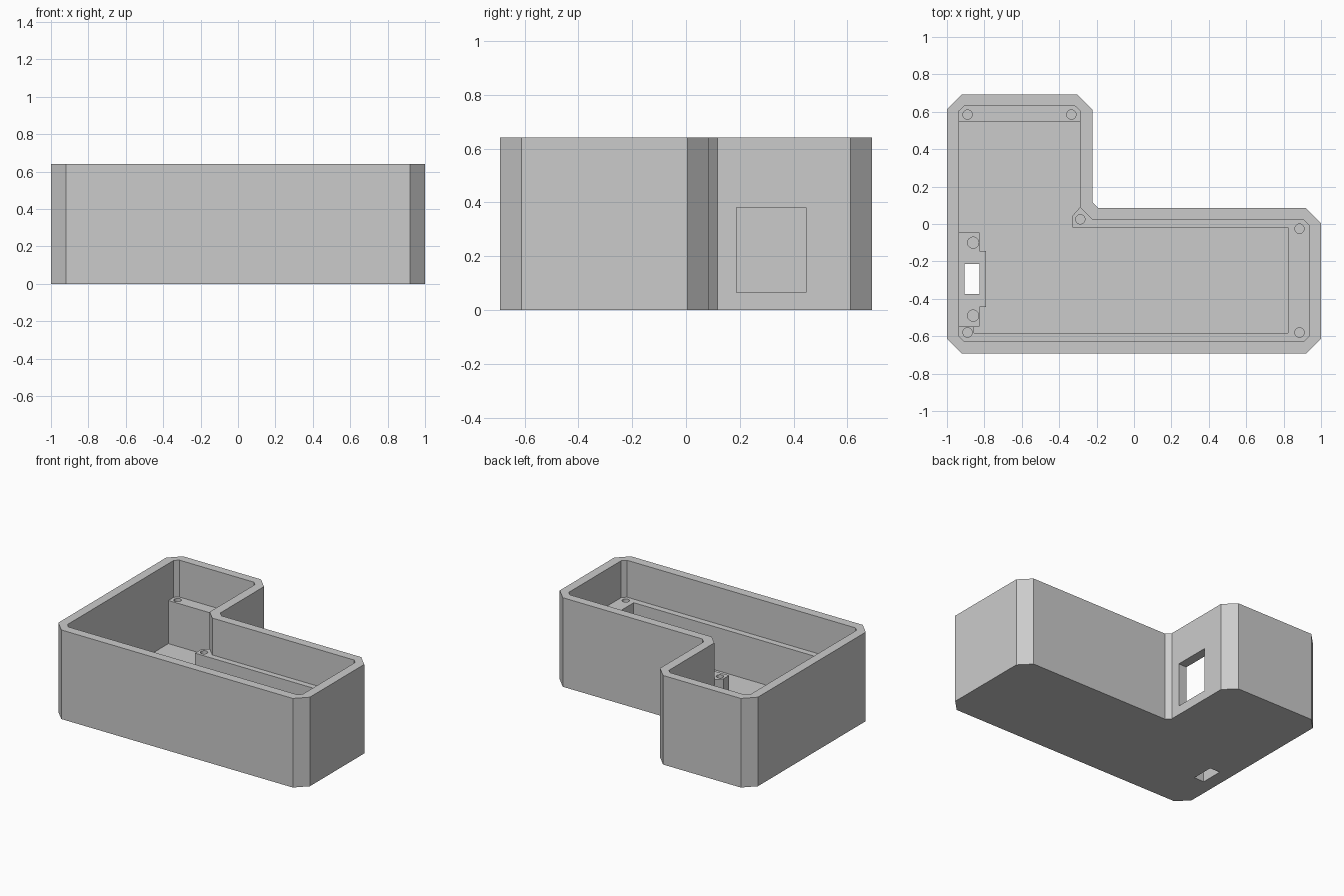
import bpy, bmesh, math

cube = bpy.data.objects.get("Cube")
if cube:
    bpy.data.objects.remove(cube, do_unlink=True)

HEIGHT, LEDGE, FLOOR, MOUNT = 0.64, 0.375, 0.065, 0.13

grey = bpy.data.materials.new("plain grey")
grey.use_nodes = True
grey.diffuse_color = (0.6, 0.6, 0.6, 1)
grey.node_tree.nodes["Principled BSDF"].inputs["Base Color"].default_value = (0.6, 0.6, 0.6, 1)


def prism(name, outline, z0, z1):
    """Extrude a counter-clockwise outline between two heights."""
    bm = bmesh.new()
    base = bm.faces.new([bm.verts.new((x, y, z0)) for x, y in outline])
    top = bmesh.ops.extrude_face_region(bm, geom=[base])["geom"]
    bmesh.ops.translate(bm, vec=(0, 0, z1 - z0),
                        verts=[v for v in top if isinstance(v, bmesh.types.BMVert)])
    bmesh.ops.recalc_face_normals(bm, faces=bm.faces)
    mesh = bpy.data.meshes.new(name)
    bm.to_mesh(mesh)
    bm.free()
    mesh.materials.append(grey)
    obj = bpy.data.objects.new(name, mesh)
    bpy.context.collection.objects.link(obj)
    return obj


def box(name, x0, x1, y0, y1, z0, z1):
    return prism(name, [(x0, y0), (x1, y0), (x1, y1), (x0, y1)], z0, z1)


def hole(x, y, radius, z0, z1, sides=24):
    ring = [(x + radius * math.cos(i * math.tau / sides),
             y + radius * math.sin(i * math.tau / sides)) for i in range(sides)]
    return prism("hole_cutter", ring, z0, z1)


def cut(target, cutters):
    """Subtract each cutter, bake the result and remove the cutters."""
    for c in cutters:
        c.hide_render = True
        mod = target.modifiers.new("cut", "BOOLEAN")
        mod.operation, mod.solver, mod.object = "DIFFERENCE", "EXACT", c
    deps = bpy.context.evaluated_depsgraph_get()
    baked = bpy.data.meshes.new_from_object(target.evaluated_get(deps))
    target.modifiers.clear()
    target.data = baked
    for c in cutters:
        bpy.data.objects.remove(c, do_unlink=True)


# L-shaped shell with chamfered corners
outer = [(-1, -0.612), (-0.92, -0.692), (0.92, -0.692), (1, -0.612), (1, 0.005), (0.92, 0.085),
         (-0.19, 0.085), (-0.222, 0.117), (-0.222, 0.612), (-0.302, 0.692), (-0.92, 0.692), (-1, 0.612)]
# Wide upper cavity above the ledge
upper = [(-0.935, -0.6), (-0.908, -0.627), (0.908, -0.627), (0.935, -0.6), (0.935, -0.005),
         (0.908, 0.022), (-0.22, 0.022), (-0.288, 0.09), (-0.288, 0.605), (-0.315, 0.63),
         (-0.908, 0.63), (-0.935, 0.605)]
# Lower cavity, leaving the ledges and corner posts
lower = [(-0.855, -0.582), (0.823, -0.582), (0.823, -0.02), (-0.328, -0.02), (-0.328, 0.045),
         (-0.288, 0.09), (-0.288, 0.545), (-0.935, 0.545), (-0.935, -0.547), (-0.855, -0.547)]

case = prism("case", outer, 0, HEIGHT)
cut(case, [prism("upper_cutter", upper, LEDGE, HEIGHT + 0.1)])
cut(case, [prism("lower_cutter", lower, FLOOR, LEDGE + 0.1)])

# Screw holes in the ledges, side window and floor slot
screws = [(-0.89, 0.585), (-0.335, 0.585), (-0.287, 0.025),
          (0.885, -0.025), (0.885, -0.58), (-0.89, -0.58)]
slot = (-0.905, -0.825, -0.375, -0.215)
cut(case, [hole(x, y, 0.025, 0.15, LEDGE + 0.05) for x, y in screws]
    + [box("window_cutter", -0.4, -0.15, 0.187, 0.446, FLOOR, 0.38),
       box("slot_cutter", *slot, -0.1, 0.2)])

# Low stepped mount around the floor slot
mount = prism("switch_mount", [(-0.935, -0.547), (-0.825, -0.547), (-0.825, -0.445), (-0.79, -0.445),
                               (-0.79, -0.145), (-0.825, -0.145), (-0.825, -0.045), (-0.935, -0.045)],
              FLOOR, MOUNT)
cut(mount, [box("slot_cutter", *slot, -0.1, 0.2)]
    + [hole(-0.86, y, 0.03, 0.0, 0.2) for y in (-0.1, -0.49)])
